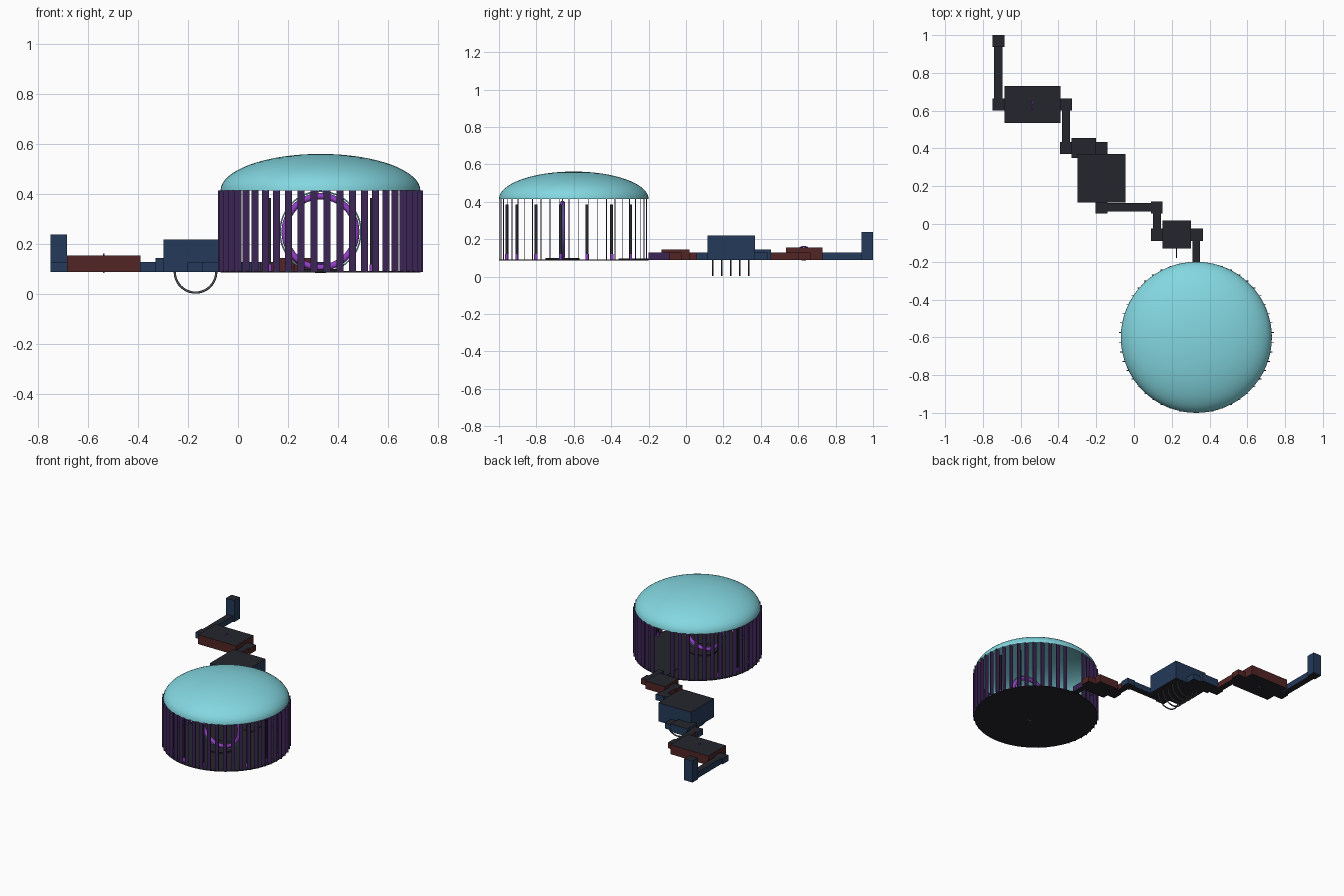
import bpy
import bmesh
from math import sin, cos, pi, radians
from mathutils import Matrix, Vector

if "Cube" in bpy.data.objects:
    bpy.data.objects.remove(bpy.data.objects["Cube"])


def material(name, rgb):
    m = bpy.data.materials.new(name)
    m.use_nodes = True
    m.diffuse_color = (*rgb, 1)
    m.node_tree.nodes["Principled BSDF"].inputs["Base Color"].default_value = (*rgb, 1)
    return m


TEAL = material("pale teal", (0.23, 0.68, 0.75))
PURPLE = material("dark purple", (0.045, 0.018, 0.09))
BLUE = material("navy blue", (0.018, 0.042, 0.10))
RED = material("dark red", (0.085, 0.018, 0.018))
DARK = material("charcoal", (0.018, 0.018, 0.027))
GLOW = material("bright purple", (0.28, 0.05, 0.55))
STEEL = material("steel grey", (0.08, 0.09, 0.105))

FLOOR = 0.09
CX, CY = 0.33, -0.6


def finish(name, bm, *mats):
    me = bpy.data.meshes.new(name)
    bm.to_mesh(me)
    bm.free()
    ob = bpy.data.objects.new(name, me)
    bpy.context.collection.objects.link(ob)
    for m in mats:
        me.materials.append(m)
    return ob


def add_box(bm, x0, x1, y0, y1, z0, z1):
    mat = Matrix.Translation(((x0 + x1) / 2, (y0 + y1) / 2, (z0 + z1) / 2))
    bmesh.ops.create_cube(bm, size=1, matrix=mat @ Matrix.Diagonal((x1 - x0, y1 - y0, z1 - z0, 1)))


def room(name, x0, x1, y0, y1, top, wall):
    """Coloured walls with a charcoal floor and ceiling."""
    bm = bmesh.new()
    add_box(bm, x0, x1, y0, y1, FLOOR, top)
    bm.normal_update()
    for f in bm.faces:
        f.material_index = 1 if abs(f.normal.z) > 0.5 else 0
    return finish(name, bm, wall, DARK)


def ring(name, centre, radius, tube, axis, mat):
    rot = (radians(90), 0, 0) if axis == "y" else (0, radians(90), 0)
    bpy.ops.mesh.primitive_torus_add(location=centre, rotation=rot, major_radius=radius,
                                     minor_radius=tube, major_segments=48, minor_segments=10)
    ob = bpy.context.object
    ob.name = name
    ob.data.materials.append(mat)
    bpy.ops.object.shade_smooth()
    return ob


# Domed roof: open upper half of a flattened sphere
bm = bmesh.new()
bmesh.ops.create_uvsphere(bm, u_segments=64, v_segments=32, radius=1)
bmesh.ops.delete(bm, geom=[v for v in bm.verts if v.co.z < -0.01], context="VERTS")
bmesh.ops.transform(bm, verts=bm.verts,
                    matrix=Matrix.Translation((CX, CY, 0.415)) @ Matrix.Diagonal((0.4, 0.4, 0.147, 1)))
for f in bm.faces:
    f.smooth = True
finish("dome_roof", bm, TEAL)

# Round hall floor
bm = bmesh.new()
bmesh.ops.create_cone(bm, cap_ends=True, segments=64, radius1=0.4, radius2=0.4, depth=0.006,
                      matrix=Matrix.Translation((CX, CY, FLOOR)))
finish("hall_floor", bm, DARK)

# Ring of upright slats, all facing the front, with a doorway at the back
bm = bmesh.new()
for i in range(48):
    a = (i + 0.5) * pi / 24
    if abs(a - pi / 2) < 0.1:
        continue
    x, y = CX + 0.397 * cos(a), CY + 0.397 * sin(a)
    add_box(bm, x - 0.014, x + 0.014, y - 0.002, y + 0.002, FLOOR, 0.415)
finish("wall_slats", bm, PURPLE)

# Inner columns with glowing feet
columns, feet = bmesh.new(), bmesh.new()
for i in range(16):
    a = (i + 0.5) * pi / 8
    if abs(a - pi / 2) < 0.3:
        continue
    x, y = CX + 0.365 * cos(a), CY + 0.365 * sin(a)
    add_box(columns, x - 0.005, x + 0.005, y - 0.008, y + 0.008, 0.12, 0.385)
    add_box(feet, x - 0.006, x + 0.006, y - 0.009, y + 0.009, FLOOR, 0.12)
finish("inner_columns", columns, DARK)
finish("column_lights", feet, GLOW)

# Standing portal ring on its platform
ring("portal_ring", (CX, -0.66, 0.25), 0.143, 0.013, "y", GLOW)
ring("portal_rim", (CX, -0.66, 0.25), 0.162, 0.003, "y", TEAL)
bm = bmesh.new()
bmesh.ops.create_cone(bm, cap_ends=True, segments=32, radius1=0.09, radius2=0.09, depth=0.01,
                      matrix=Matrix.Translation((CX, -0.66, 0.096)))
finish("portal_platform", bm, DARK)
bm = bmesh.new()
add_box(bm, CX - 0.03, CX + 0.03, -0.36, -0.2, FLOOR, 0.097)
finish("entry_floor", bm, DARK)

# Chain of passages and rooms, from the hall to the far end
LOW = 0.13
room("hall_passage", 0.31, 0.35, -0.2, -0.09, LOW, PURPLE)
room("first_corner", 0.3, 0.365, -0.09, -0.025, LOW, RED)
room("first_room", 0.15, 0.303, -0.13, 0.018, 0.145, RED)
room("second_corner", 0.09, 0.152, -0.09, -0.025, LOW, RED)
room("second_passage", 0.1, 0.143, -0.025, 0.055, LOW, RED)
room("third_corner", 0.09, 0.152, 0.055, 0.118, LOW, BLUE)
room("third_passage", -0.14, 0.09, 0.065, 0.11, LOW, BLUE)
room("fourth_corner", -0.203, -0.14, 0.055, 0.118, LOW, BLUE)
room("large_room", -0.298, -0.045, 0.115, 0.37, 0.22, BLUE)
room("fifth_corner", -0.2, -0.14, 0.37, 0.435, LOW, BLUE)
room("small_room", -0.33, -0.2, 0.35, 0.455, 0.145, BLUE)
room("sixth_corner", -0.392, -0.33, 0.37, 0.435, LOW, BLUE)
room("fourth_passage", -0.382, -0.338, 0.435, 0.6, LOW, RED)
room("seventh_corner", -0.39, -0.327, 0.6, 0.665, LOW, RED)
room("wide_room", -0.685, -0.39, 0.535, 0.73, 0.155, RED)
room("eighth_corner", -0.75, -0.685, 0.6, 0.665, LOW, BLUE)
room("end_passage", -0.74, -0.695, 0.665, 0.937, LOW, BLUE)
room("end_tower", -0.75, -0.685, 0.937, 1.0, 0.24, BLUE)

# Steel hoops hanging under the large room
for i in range(5):
    ring("under_hoop", (-0.17, 0.144 + 0.048 * i, FLOOR), 0.083, 0.0045, "y", STEEL)

# Small ring breaking through the wide room's roof
ring("roof_ring", (-0.537, 0.63, 0.125), 0.036, 0.0035, "x", GLOW)

# Thin marker beside the first room
bm = bmesh.new()
add_box(bm, 0.223, 0.227, -0.18, -0.13, 0.095, 0.12)
finish("side_marker", bm, DARK)
